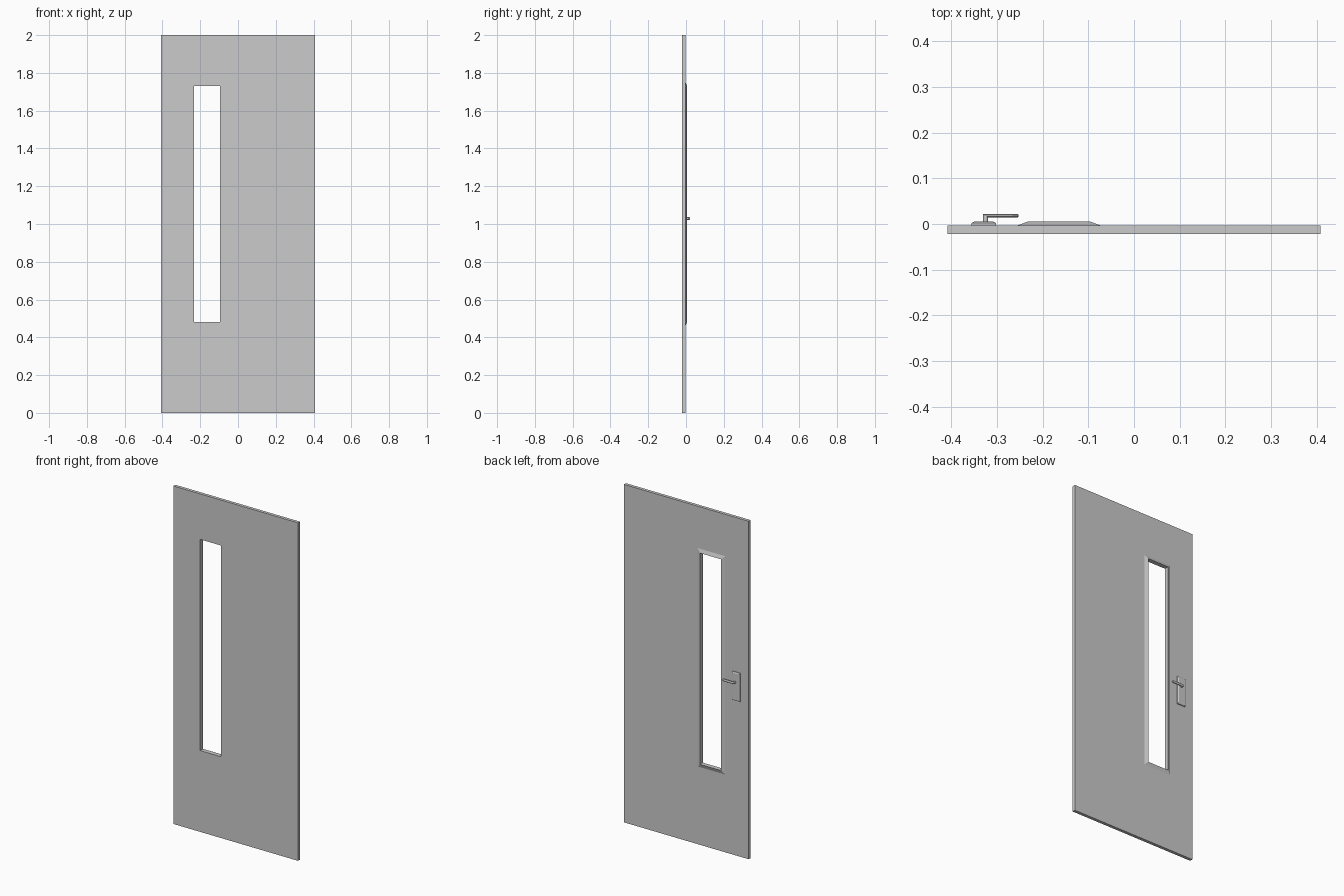
import bpy, bmesh
from math import cos, sin, pi

if "Cube" in bpy.data.objects:
    bpy.data.objects.remove(bpy.data.objects["Cube"])

FRONT, BACK = -0.0215, -0.003            # door faces along y
WIN = (-0.233, -0.095, 0.481, 1.731)     # window opening: x0, x1, z0, z1


def make(name, bm):
    bmesh.ops.recalc_face_normals(bm, faces=bm.faces)
    mesh = bpy.data.meshes.new(name)
    bm.to_mesh(mesh)
    bm.free()
    obj = bpy.data.objects.new(name, mesh)
    bpy.context.collection.objects.link(obj)
    return obj


def rect(r, y, grow=0.0):
    x0, x1, z0, z1 = r[0] - grow, r[1] + grow, r[2] - grow, r[3] + grow
    return [(x0, y, z0), (x1, y, z0), (x1, y, z1), (x0, y, z1)]


def skin(name, rings, closed=False):
    """Bridge successive rings; cap the ends, or join last ring to first."""
    bm = bmesh.new()
    loops = [[bm.verts.new(p) for p in ring] for ring in rings]
    n = len(loops[0])
    pairs = list(zip(loops, loops[1:])) + ([(loops[-1], loops[0])] if closed else [])
    for a, b in pairs:
        for i in range(n):
            j = (i + 1) % n
            bm.faces.new((a[i], a[j], b[j], b[i]))
    if not closed:
        bm.faces.new(loops[0])
        bm.faces.new(loops[-1])
    return make(name, bm)


# Door leaf with window opening
LEAF = (-0.408, 0.408, 0.0, 2.0)
skin("door_leaf", [rect(LEAF, FRONT), rect(LEAF, BACK), rect(WIN, BACK), rect(WIN, FRONT)], True)

# Sloped window trim on the back face
skin("window_trim", [rect(WIN, BACK, 0.021), rect(WIN, 0.005), rect(WIN, BACK)], True)

# Handle back plate with chamfered rim
PLATE = (-0.355, -0.302, 0.918, 1.087)
skin("handle_plate", [rect(PLATE, BACK), rect(PLATE, 0.002),
                      rect(PLATE, 0.0055, -0.006)])

# Lever handle: spindle out of the plate, mitred corner, grip along x
SEG, RX, RZ, ZC = 16, 0.0055, 0.007, 1.029
XC, YC, TIP = -0.3245, 0.018, -0.253
ring_angles = [2 * pi * i / SEG for i in range(SEG)]


def spindle(y, mitre):
    return [(XC + RX * cos(a), y - mitre * 0.004 * cos(a), ZC + RZ * sin(a)) for a in ring_angles]


def grip(x, s):
    return [(x, YC - 0.004 * s * cos(a), ZC + RZ * s * sin(a)) for a in ring_angles]


lever = skin("lever_handle", [spindle(0.003, 0), spindle(YC, 1),
                              grip(TIP - 0.002, 1), grip(TIP, 0.7)])
bpy.context.view_layer.objects.active = lever
lever.select_set(True)
bpy.ops.object.shade_smooth_by_angle()
